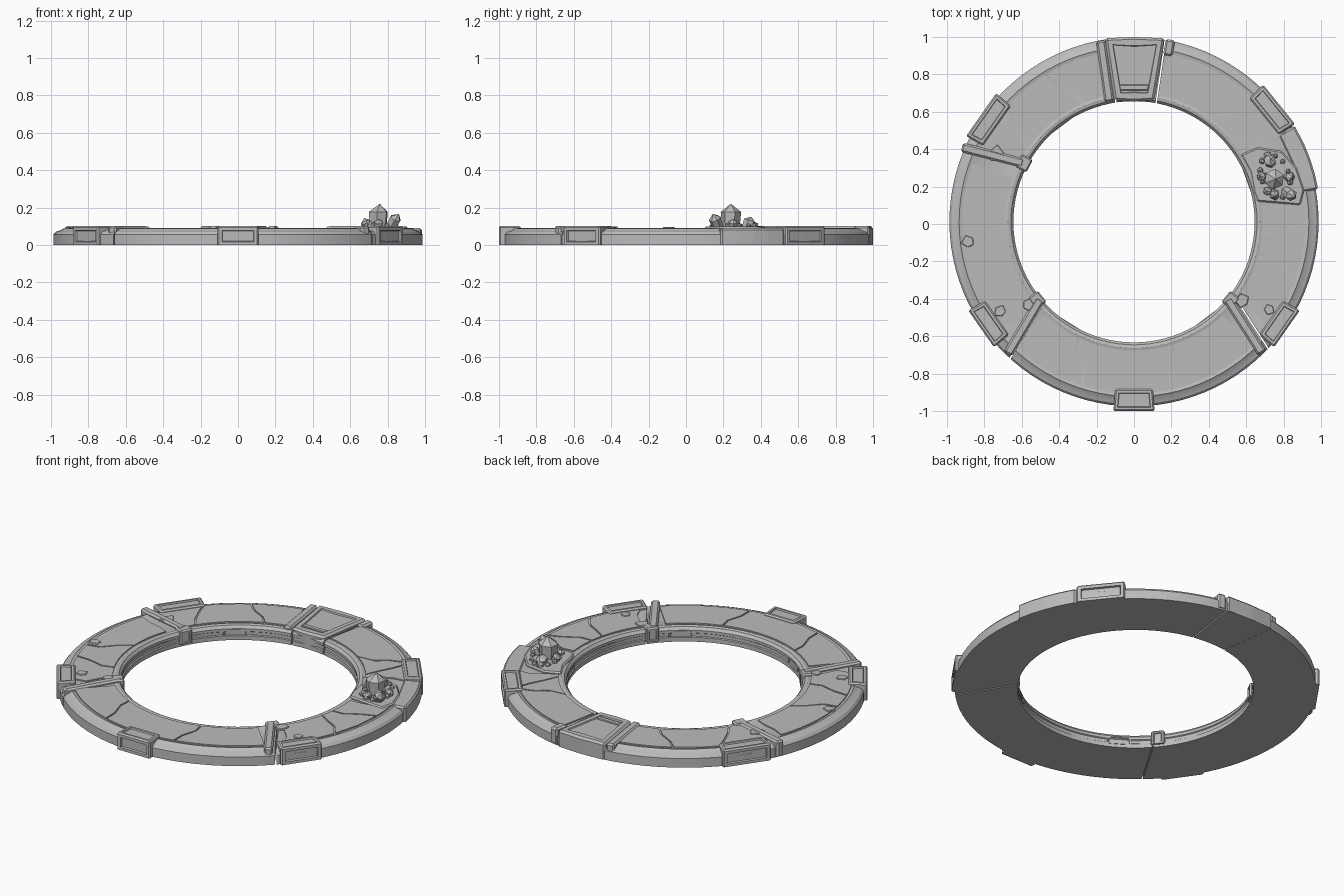
import bpy, bmesh, math, random
from mathutils import Vector, Matrix

random.seed(4)
if "Cube" in bpy.data.objects:
    bpy.data.objects.remove(bpy.data.objects["Cube"])

CENTRE = Vector((0, 0.012, 0))
UP = Vector((0, 0, 1))

stone = bpy.data.materials.new("grey_stone")
stone.use_nodes = True
stone.diffuse_color = (0.5, 0.5, 0.5, 1)
bsdf = stone.node_tree.nodes["Principled BSDF"]
bsdf.inputs["Base Color"].default_value = (0.5, 0.5, 0.5, 1)
bsdf.inputs["Roughness"].default_value = 0.8


def polar(r, deg, z=0.0):
    a = math.radians(deg)
    return CENTRE + Vector((r * math.cos(a), r * math.sin(a), z))


def radial(deg):
    return polar(1, deg) - CENTRE


def finish(name, bm):
    bmesh.ops.recalc_face_normals(bm, faces=bm.faces)
    mesh = bpy.data.meshes.new(name)
    bm.to_mesh(mesh)
    bm.free()
    mesh.materials.append(stone)
    obj = bpy.data.objects.new(name, mesh)
    bpy.context.collection.objects.link(obj)
    return obj


def prism(name, pts, z0, z1, bevel=0.0, recesses=()):
    """Upright block from an outline; recesses are (direction, border, depth)."""
    bm = bmesh.new()
    base = bm.faces.new([bm.verts.new((p[0], p[1], z0)) for p in pts])
    ext = bmesh.ops.extrude_face_region(bm, geom=[base])["geom"]
    bmesh.ops.translate(bm, vec=UP * (z1 - z0),
                        verts=[v for v in ext if isinstance(v, bmesh.types.BMVert)])
    bmesh.ops.recalc_face_normals(bm, faces=bm.faces)
    if bevel:
        edges = [e for e in bm.edges if max(v.co.z for v in e.verts) > z1 - 1e-5]
        bmesh.ops.bevel(bm, geom=edges, offset=bevel, segments=1, affect='EDGES')
    for direction, border, depth in recesses:
        bm.normal_update()
        face = max((f for f in bm.faces if f.normal.dot(direction) > 0.9),
                   key=lambda f: f.calc_area())
        bmesh.ops.inset_individual(bm, faces=[face], thickness=border)
        bmesh.ops.inset_individual(bm, faces=[face], thickness=0.004, depth=-depth)
    return finish(name, bm)


def edge_block(name, deg, r0, r1, width, z0, z1, bevel=0.0, recesses=(), taper=0.0):
    """Block set square to the ring between two radii."""
    d = radial(deg)
    t = Vector((-d.y, d.x, 0)) * width / 2
    a, b = CENTRE + d * r0, CENTRE + d * r1
    k = 1 - taper
    return prism(name, [a - t * k, b - t, b + t, a + t * k], z0, z1, bevel, recesses)


def bar(name, p, q, width, z0, z1, bevel=0.0, shift=0.0):
    """Straight strip between two plan points."""
    p, q = Vector((*p, 0)), Vector((*q, 0))
    d = (q - p).normalized()
    n = Vector((-d.y, d.x, 0))
    p, q = p + n * shift, q + n * shift
    n *= width / 2
    return prism(name, [p - n, q - n, q + n, p + n], z0, z1, bevel)


# Main ring body, revolved from its cross-section
profile = [(0.645, 0), (0.987, 0), (0.987, 0.055), (0.975, 0.07), (0.945, 0.08),
           (0.935, 0.088), (0.925, 0.084), (0.685, 0.084), (0.675, 0.088),
           (0.658, 0.084), (0.645, 0.068), (0.645, 0.052), (0.651, 0.048),
           (0.651, 0.03), (0.645, 0.026)]
STEPS = 96
bm = bmesh.new()
loops = [[bm.verts.new(polar(r, i * 360 / STEPS, z)) for r, z in profile]
         for i in range(STEPS)]
for i, loop in enumerate(loops):
    nxt = loops[(i + 1) % STEPS]
    for j in range(len(profile)):
        k = (j + 1) % len(profile)
        bm.faces.new((loop[j], loop[k], nxt[k], nxt[j]))
ring = finish("ring_body", bm)

# Straps over the ring: inner end, outer end, width
straps = {
    "front_left_strap": ((0.5, -0.4), (0.685, -0.69), 0.05),
    "front_right_strap": ((-0.5, -0.4), (-0.675, -0.695), 0.05),
    "back_right_strap": ((-0.59, 0.325), (-0.92, 0.41), 0.05),
    "back_strap": ((-0.132, 0.655), (-0.178, 0.98), 0.05),
}
for name, (p, q, w) in straps.items():
    bar(name, p, q, w, 0.01, 0.1, 0.01)
bar("back_short_strap", (0.18, 0.9), (0.195, 0.985), 0.05, 0.01, 0.1, 0.01)

# Seams cut right through the ring next to the straps
seams = [((0.49, -0.37), (0.71, -0.71), 0.03), ((-0.49, -0.37), (-0.71, -0.74), 0.03),
         ((-0.12, 0.6), (-0.18, 1.05), -0.03), ((0.112, 0.6), (0.177, 1.05), 0)]
for p, q, s in seams:
    cutter = bar("seam_cutter", p, q, 0.008, -0.05, 0.15, shift=s)
    cutter.hide_render = True
    mod = ring.modifiers.new("seam", 'BOOLEAN')
    mod.operation, mod.object, mod.solver = 'DIFFERENCE', cutter, 'EXACT'
    bpy.context.view_layer.objects.active = ring
    bpy.ops.object.modifier_apply(modifier=mod.name)
    bpy.data.objects.remove(cutter)
bpy.ops.object.select_all(action='DESELECT')
ring.select_set(True)
bpy.ops.object.shade_smooth_by_angle(angle=math.radians(25))


# Cracked paving slabs: each runs between two jagged crack lines
radii = (0.69, 0.76, 0.84, 0.918)


def slab(name, start, end, gap=0.35):
    bm = bmesh.new()
    cols = max(2, int((end[0] - start[0]) / 3))
    grid = []
    for i in range(cols + 1):
        t = i / cols
        grid.append([bm.verts.new(polar(r, (a + gap) * (1 - t) + (b - gap) * t, 0.091))
                     for r, a, b in zip(radii, start, end)])
    for u, v in zip(grid, grid[1:]):
        for j in range(len(radii) - 1):
            bm.faces.new((u[j], u[j + 1], v[j + 1], v[j]))
    ext = bmesh.ops.extrude_face_region(bm, geom=bm.faces[:])["geom"]
    bmesh.ops.translate(bm, vec=-UP * 0.01,
                        verts=[v for v in ext if isinstance(v, bmesh.types.BMVert)])
    finish(name, bm)


def crack(deg, lean=0.0):
    return [deg + lean * (j - 1.5) + random.uniform(-1.8, 1.8) for j in range(4)]


sections = [
    [crack(-36, -2), crack(-17, -3), crack(-4, 3), crack(8)],
    [crack(31), crack(39, 2), crack(49, -3), [79] * 4],
    [[102] * 4, crack(118, 3), crack(141, -2), crack(153)],
    [crack(160), crack(187, 3), crack(204, -3), crack(219)],
    [[226] * 4, crack(249, 3), crack(285, -2), [314] * 4],
]
for s, lines in enumerate(sections):
    for i, (a, b) in enumerate(zip(lines, lines[1:])):
        slab(f"paving_slab_{s + 1}_{i + 1}", a, b)

# Small broken chips lying on the slabs
for i, (r, deg, size) in enumerate([(0.89, 187, 0.04), (0.86, -33, 0.035), (0.72, -36, 0.04),
                                    (0.86, 214, 0.035), (0.72, 218, 0.035), (0.82, 154, 0.05)]):
    c = polar(r, deg)
    pts = [c + radial(deg + k * 72) * size * random.uniform(0.7, 1.1) for k in range(5)]
    prism(f"stone_chip_{i + 1}", pts, 0.08, 0.096, 0.003)

# Edge brackets with a recessed window on the top and on the outer face
for name, deg, width, reach in [("front", -90, 0.22, 1.012), ("front_left", -35, 0.24, 0.998),
                                ("front_right", -145, 0.24, 0.998), ("back_left", 39, 0.27, 0.998),
                                ("back_right", 145, 0.28, 0.998)]:
    edge_block(name + "_bracket", deg, 0.895, reach, width, 0, 0.102, 0.008,
               [(UP, 0.018, 0.008), (radial(deg), 0.024, 0.012)], 0.08)

# Back wedge segment with a stepped panel
prism("back_wedge", [(-0.105, 0.662), (0, 0.655), (0.108, 0.662),
                     (0.163, 0.993), (0, 1.0), (-0.155, 0.993)],
      0.001, 0.1, 0.012, [(UP, 0.035, 0.007)])
prism("back_wedge_sill", [(-0.075, 0.715), (0.075, 0.715), (0.08, 0.745), (-0.08, 0.745)],
      0.08, 0.1, 0.004)

# Clamps at the inner strap ends and slots on the inner wall
for i, deg in enumerate((-39, -141, 152)):
    edge_block(f"inner_clamp_{i + 1}", deg, 0.632, 0.7, 0.075, 0.015, 0.098, 0.008,
               [(-radial(deg), 0.012, 0.006)])
for i, deg in enumerate((-53, -122, 127, 20)):
    edge_block(f"inner_slot_{i + 1}", deg, 0.641, 0.66, 0.13, 0.02, 0.066, 0,
               [(-radial(deg), 0.009, 0.006)])

# Outer block and rocky bed beneath the crystals
outer = [polar(1.0, d) for d in (10, 15, 20, 25, 31)]
inner = [polar(0.9, d) for d in (31, 20, 10)]
prism("crystal_outer_block", outer + inner, 0, 0.09, 0.01)
prism("crystal_bed", [(0.57, 0.37), (0.62, 0.28), (0.64, 0.17), (0.66, 0.12), (0.78, 0.11),
                      (0.89, 0.1), (0.91, 0.18), (0.87, 0.3), (0.79, 0.39), (0.66, 0.41)],
      0.05, 0.098, 0.008)


# Hexagonal pointed crystals: plan position, radius, length, tilt direction and amount
def crystal(name, x, y, radius, length, heading=0.0, tilt=0.0):
    bm = bmesh.new()
    rings = []
    for z, k in ((0, 0.85), (length * 0.68, 1.0)):
        rings.append([bm.verts.new((radius * k * math.cos(a), radius * k * math.sin(a), z))
                      for a in (math.tau * i / 6 + heading for i in range(6))])
    tip = bm.verts.new((radius * 0.15, 0, length))
    bm.faces.new(rings[0])
    for i in range(6):
        j = (i + 1) % 6
        bm.faces.new((rings[0][i], rings[0][j], rings[1][j], rings[1][i]))
        bm.faces.new((rings[1][i], rings[1][j], tip))
    axis = Vector((-math.sin(heading), math.cos(heading), 0))
    bm.transform(Matrix.Translation((x, y, 0.085)) @ Matrix.Rotation(tilt, 4, axis))
    finish(name, bm)


crystal("tall_crystal", 0.75, 0.24, 0.055, 0.135, 0.4)
crystal("left_crystal", 0.81, 0.175, 0.033, 0.1, -0.6, 0.6)
crystal("back_crystal", 0.73, 0.325, 0.033, 0.07, 1.8, 0.35)
crystal("inner_crystal", 0.7, 0.25, 0.026, 0.065, 2.9, 0.5)
crystal("outer_crystal", 0.82, 0.25, 0.026, 0.06, 0.1, 0.4)
crystal("front_crystal", 0.75, 0.17, 0.026, 0.06, -1.5, 0.4)

# Loose rubble around the crystals
for i in range(12):
    a = i * math.tau / 12
    x, y = 0.755 + 0.08 * math.cos(a), 0.255 + 0.11 * math.sin(a) - 0.4 * 0.08 * math.cos(a)
    bm = bmesh.new()
    bmesh.ops.create_icosphere(bm, subdivisions=1, radius=random.uniform(0.014, 0.026))
    bm.transform(Matrix.Translation((x, y, 0.102)) @ Matrix.Rotation(a, 4, 'X'))
    finish(f"rubble_{i + 1}", bm)
